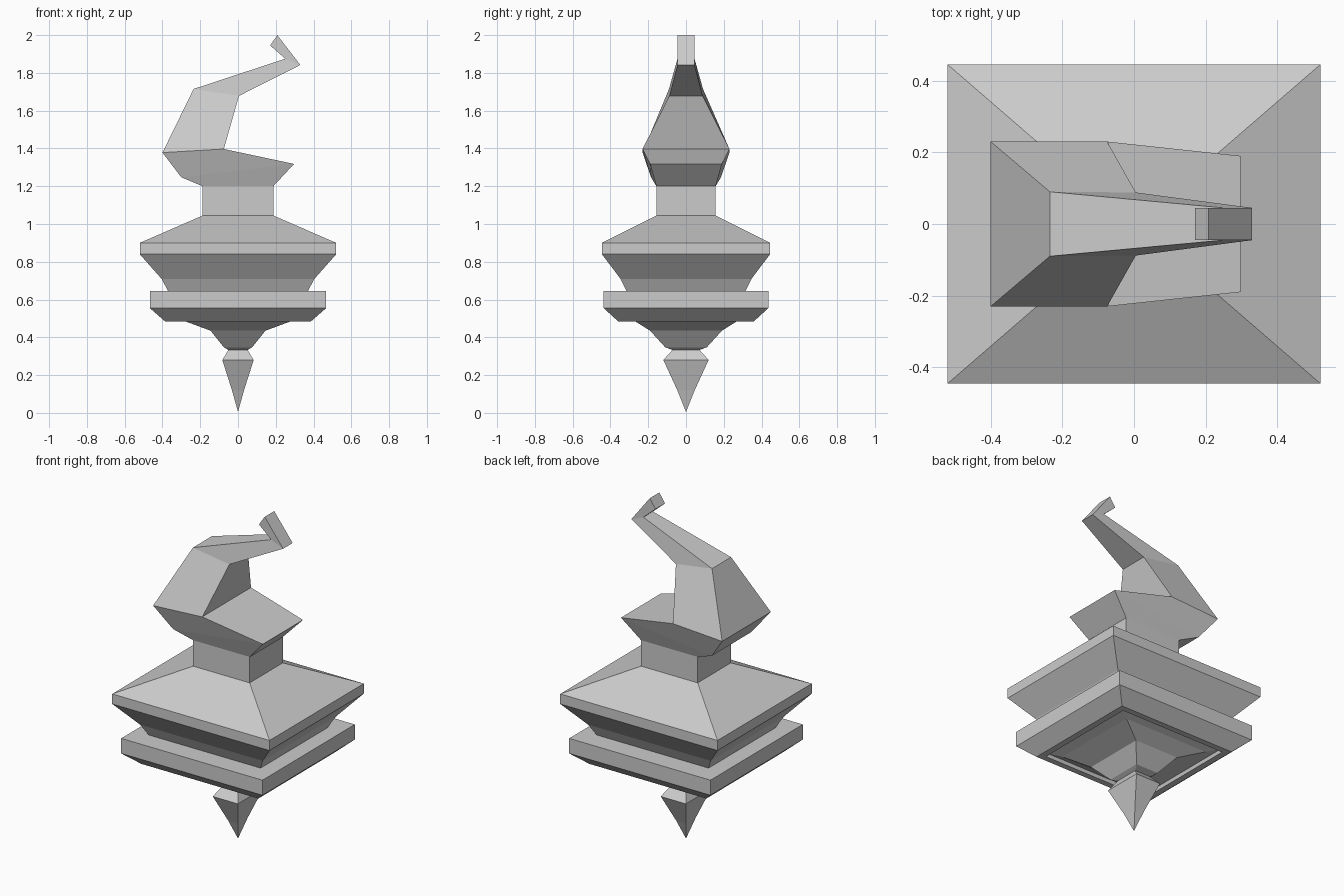
import bpy, bmesh


def loft(name, rings):
    """Skin four-cornered rings; each ring is (left x, z, half depth), (right x, z, half depth)."""
    bm = bmesh.new()
    loops = []
    for (lx, lz, ly), (rx, rz, ry) in rings:
        corners = [(lx, -ly, lz), (rx, -ry, rz), (rx, ry, rz), (lx, ly, lz)]
        loops.append([bm.verts.new(c) for c in corners])
    for a, b in zip(loops, loops[1:]):
        for i in range(4):
            j = (i + 1) % 4
            bm.faces.new((a[i], a[j], b[j], b[i]))
    bm.faces.new(loops[0][::-1])
    bm.faces.new(loops[-1])
    bmesh.ops.remove_doubles(bm, verts=bm.verts, dist=0.0005)
    bmesh.ops.recalc_face_normals(bm, faces=bm.faces)
    me = bpy.data.meshes.new(name)
    bm.to_mesh(me)
    bm.free()
    ob = bpy.data.objects.new(name, me)
    bpy.context.collection.objects.link(ob)
    return ob


def stack(name, levels):
    """Centred rectangular profile of (z, half width, half depth)."""
    return loft(name, [((-hx, z, hy), (hx, z, hy)) for z, hx, hy in levels])


# pointed drop at the bottom
stack("bottom_spike", [(0.005, 0, 0), (0.12, 0.032, 0.046), (0.28, 0.083, 0.12),
                       (0.335, 0.05, 0.07)])

# stepped body: lower cone, recessed rim, two ledges, sloped roof and neck
stack("body", [(0.333, 0.05, 0.07), (0.347, 0.075, 0.11), (0.435, 0.145, 0.19),
               (0.485, 0.28, 0.27), (0.505, 0.345, 0.32), (0.485, 0.35, 0.325),
               (0.485, 0.387, 0.36), (0.555, 0.467, 0.436), (0.645, 0.467, 0.436),
               (0.645, 0.37, 0.315), (0.71, 0.405, 0.347), (0.84, 0.52, 0.445),
               (0.90, 0.52, 0.445), (1.045, 0.187, 0.157), (1.2, 0.187, 0.157)])

# bent horn rising from the neck and hooking back at its end
loft("curled_top", [((-0.187, 1.2, 0.157), (0.187, 1.2, 0.157)),
                    ((-0.30, 1.247, 0.185), (0.297, 1.318, 0.19)),
                    ((-0.40, 1.378, 0.23), (-0.075, 1.397, 0.23)),
                    ((-0.235, 1.715, 0.09), (0.005, 1.678, 0.088)),
                    ((0.25, 1.875, 0.045), (0.33, 1.842, 0.045)),
                    ((0.17, 1.945, 0.045), (0.208, 2.0, 0.045))])
